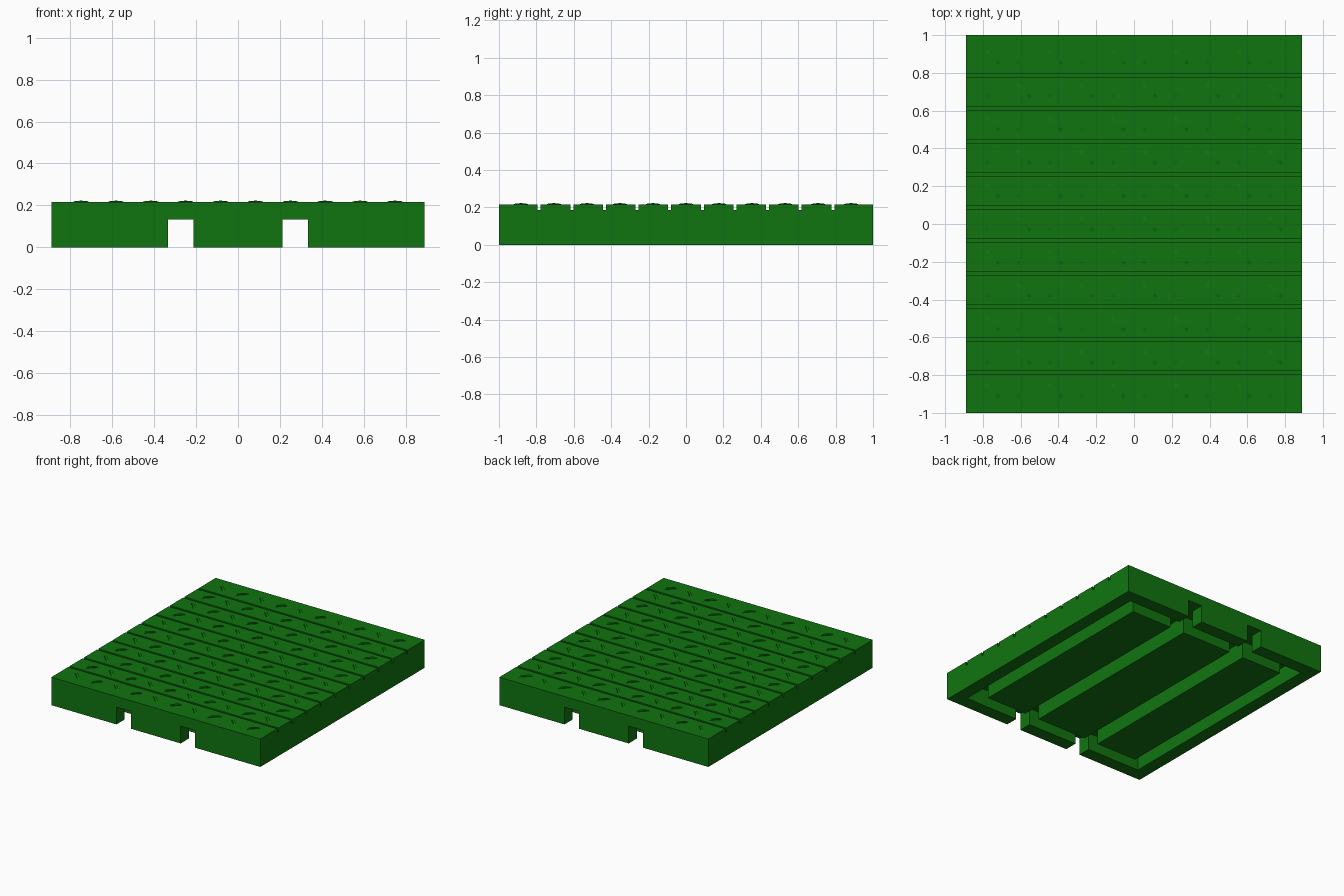
import bpy, bmesh, math
from mathutils import Matrix, Vector

if "Cube" in bpy.data.objects:
    bpy.data.objects.remove(bpy.data.objects["Cube"])

HX, HY = 0.89, 1.0            # half width, half depth
Z_CH, Z_GR, Z_TOP = 0.133, 0.185, 0.215   # channel ceiling, groove floor, deck top

green = bpy.data.materials.new("green plastic")
green.diffuse_color = (0.005, 0.175, 0.005, 1)
green.use_nodes = True
green.node_tree.nodes["Principled BSDF"].inputs["Base Color"].default_value = green.diffuse_color


def add_prism(bm, pts, depth, cap_end=True):
    """Extrude a closed outline along the vector depth."""
    d = Vector(depth)
    a = [bm.verts.new(p) for p in pts]
    b = [bm.verts.new(Vector(p) + d) for p in pts]
    n = len(a)
    faces = [bm.faces.new(a)]
    if cap_end:
        faces.append(bm.faces.new(b))
    for i in range(n):
        k = (i + 1) % n
        faces.append(bm.faces.new((a[i], a[k], b[k], b[i])))
    # turn the outline outward, whatever its winding
    faces[0].normal_update()
    if faces[0].normal.dot(d) > 0:
        faces[0].normal_flip()
    bmesh.ops.recalc_face_normals(bm, faces=faces)
    return a + b


def finish(bm, name):
    me = bpy.data.meshes.new(name)
    bm.to_mesh(me)
    bm.free()
    me.materials.append(green)
    ob = bpy.data.objects.new(name, me)
    bpy.context.collection.objects.link(ob)
    return ob


# Deck: side profile with ten slots, extruded across the width
slot, pitch = 0.008, 0.1745
profile = [(-HX, -HY, Z_CH), (-HX, -HY, Z_TOP)]
for i in range(10):
    y = (i - 4.5) * pitch
    profile += [(-HX, y - slot, Z_TOP), (-HX, y - slot, Z_GR),
                (-HX, y + slot, Z_GR), (-HX, y + slot, Z_TOP)]
profile += [(-HX, HY, Z_TOP), (-HX, HY, Z_CH)]
bm = bmesh.new()
add_prism(bm, profile, (2 * HX, 0, 0))
finish(bm, "slotted_deck")

# Corner skirts: a C-shaped wall on each side, mirrored
skirt = [(0.335, -HY), (HX, -HY), (HX, HY), (0.335, HY),
         (0.335, 0.9), (0.79, 0.9), (0.79, -0.9), (0.335, -0.9)]
for side, s in (("right", 1), ("left", -1)):
    bm = bmesh.new()
    add_prism(bm, [(s * x, y, 0) for x, y in skirt], (0, 0, Z_CH), False)
    finish(bm, side + "_skirt")


def block(name, x0, x1, y0, y1):
    bm = bmesh.new()
    add_prism(bm, [(x0, y0, 0), (x1, y0, 0), (x1, y1, 0), (x0, y1, 0)],
              (0, 0, Z_CH), False)
    finish(bm, name)


# Middle skirt pieces between the notches, and three long bottom runners
block("front_middle_skirt", -0.212, 0.212, -HY, -0.9)
block("back_middle_skirt", -0.212, 0.212, 0.9, HY)
block("left_runner", -0.68, -0.335, -0.8, 0.8)
block("middle_runner", -0.212, 0.212, -0.8, 0.8)
block("right_runner", 0.335, 0.68, -0.8, 0.8)

# Raised diagonal treads, alternating direction on every slat
bm = bmesh.new()
lens = [(-0.05, 0), (-0.03, 0.0055), (0, 0.007), (0.03, 0.0055), (0.05, 0)]
for j in range(11):
    for i in range(10):
        vs = add_prism(bm, [(x, -0.009, z) for x, z in lens], (0, 0.018, 0))
        turn = math.radians(-45 if (i + j) % 2 == 0 else 45)
        place = Matrix.Translation(((i - 4.5) * 0.1665, (j - 5) * 0.1765, Z_TOP))
        bmesh.ops.transform(bm, matrix=place @ Matrix.Rotation(turn, 4, 'Z'), verts=vs)
finish(bm, "deck_treads")
